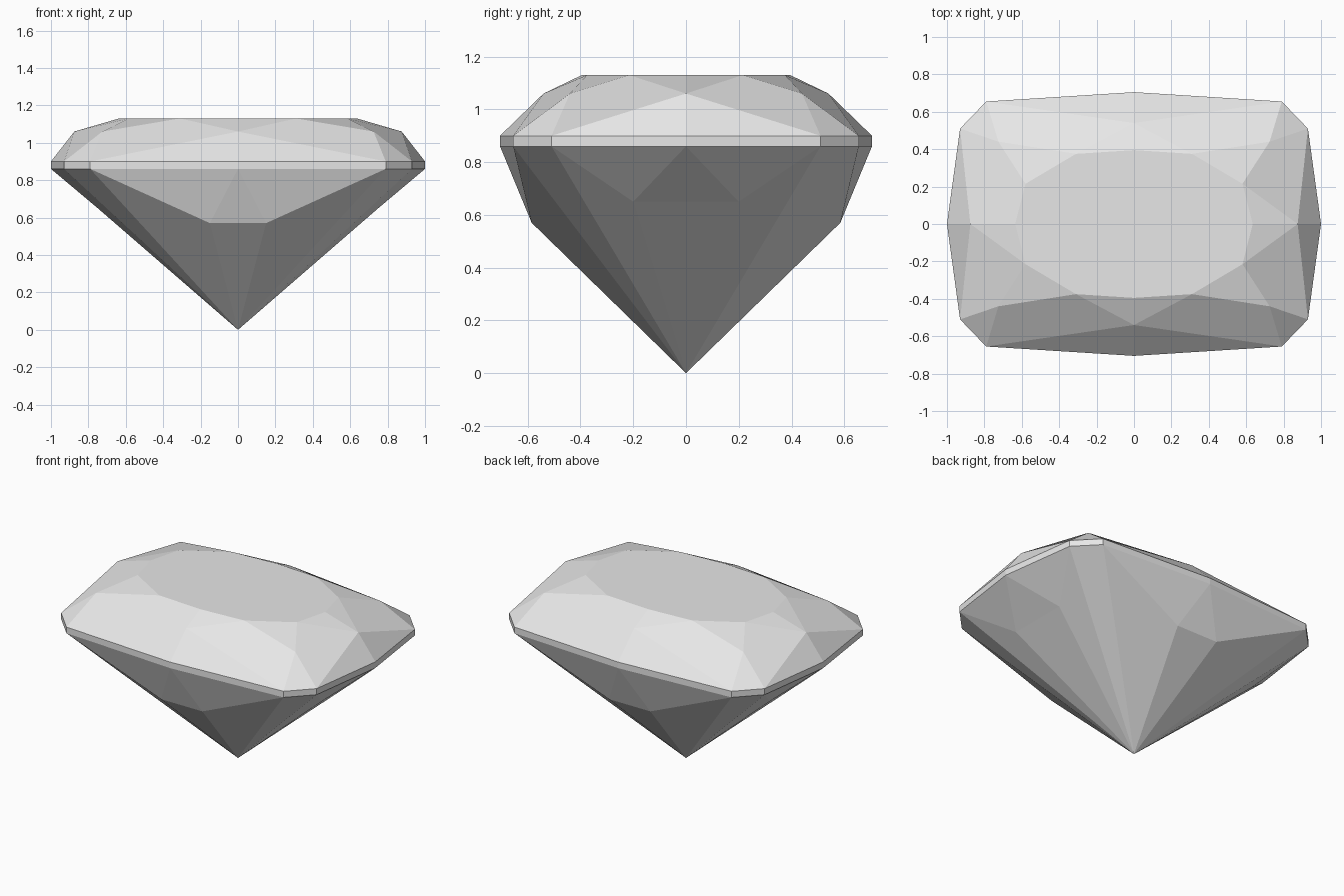
import bpy, bmesh
from mathutils import Vector

if "Cube" in bpy.data.objects:
    bpy.data.objects.remove(bpy.data.objects["Cube"], do_unlink=True)

# Heights of each ring
TABLE, CROWN, RIM_TOP, RIM_LOW = 1.13, 1.06, 0.90, 0.86

# Material
stone = bpy.data.materials.new("pale_grey_stone")
stone.use_nodes = True
stone.diffuse_color = (0.8, 0.8, 0.8, 1)
stone.node_tree.nodes["Principled BSDF"].inputs["Base Color"].default_value = (0.8, 0.8, 0.8, 1)

# Outlines of one quarter, running from the +x axis to the +y axis
outline = [(1, 0), (0.93, 0.51), (0.79, 0.655), (0, 0.705)]
high = [Vector((x, y, RIM_TOP)) for x, y in outline]
low = [Vector((x, y, RIM_LOW)) for x, y in outline]
side, corner, front = [Vector((x, y, CROWN)) for x, y in ((0.875, 0), (0.725, 0.44), (0, 0.54))]
table = [Vector((x, y, TABLE)) for x, y in ((0.635, 0), (0.58, 0.215), (0.31, 0.375), (0, 0.395))]
centre = Vector((0, 0, TABLE))
culet = Vector((0, 0, 0))
side_mid, side_low = Vector((0.75, 0, 0.65)), Vector((0.75, 0.2, 0.65))
front_mid, front_low = Vector((0, 0.585, 0.57)), Vector((0.15, 0.585, 0.57))

# Crown facets
crown = [
    [centre, *table],
    [side, table[1], table[0]],
    [side, high[1], corner, table[1]],
    [corner, table[2], table[1]],
    [corner, high[2], front, table[2]],
    [front, table[3], table[2]],
    [high[0], high[1], side],
    [high[1], high[2], corner],
    [high[2], high[3], front],
]

# Girdle band
girdle = [[low[i], low[i + 1], high[i + 1], high[i]] for i in range(3)]

# Pavilion facets
pavilion = [
    [low[0], side_mid, side_low],
    [low[0], side_low, low[1]],
    [side_mid, culet, side_low],
    [side_low, culet, low[1]],
    [low[1], culet, low[2]],
    [low[2], culet, front_low],
    [low[2], front_low, low[3]],
    [low[3], front_low, front_mid],
    [front_low, culet, front_mid],
]

# Gemstone: mirror the quarter both ways, weld, and merge coplanar facets
bm = bmesh.new()
for sx in (1, -1):
    for sy in (1, -1):
        for facet in crown + girdle + pavilion:
            bm.faces.new([bm.verts.new((p.x * sx, p.y * sy, p.z)) for p in facet])
bmesh.ops.remove_doubles(bm, verts=bm.verts, dist=0.0001)
bmesh.ops.dissolve_limit(bm, angle_limit=0.002, verts=bm.verts, edges=bm.edges)
bmesh.ops.recalc_face_normals(bm, faces=bm.faces)

mesh = bpy.data.meshes.new("gemstone")
bm.to_mesh(mesh)
bm.free()
mesh.materials.append(stone)
bpy.context.collection.objects.link(bpy.data.objects.new("gemstone", mesh))
